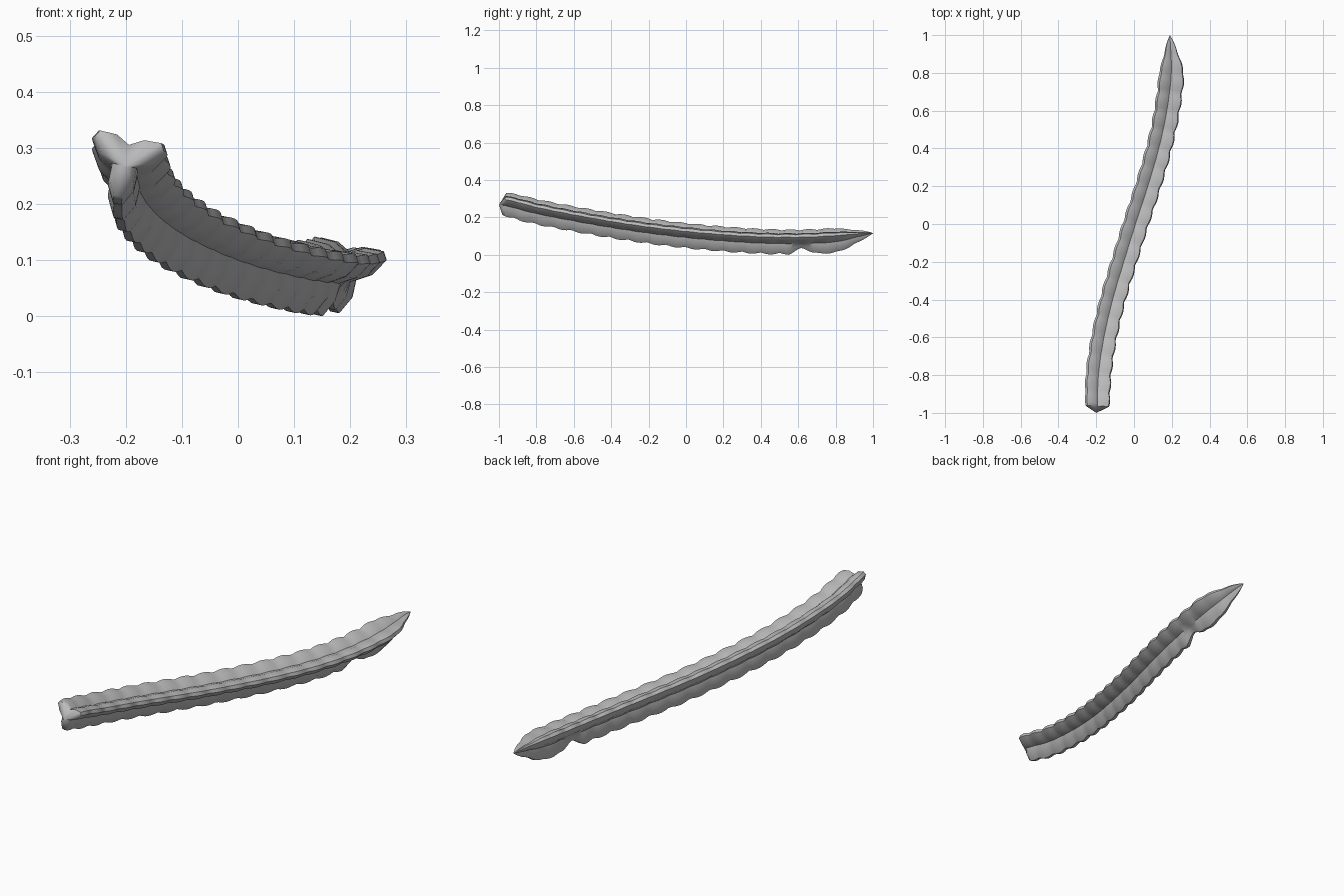
import bpy, bmesh, math
from mathutils import Vector

cube = bpy.data.objects.get("Cube")
if cube:
    bpy.data.objects.remove(cube, do_unlink=True)

# Spine of the spike: evenly spaced control points
SPINE = [Vector(p) for p in (
    (-.2, -1, .284), (-.194, -.8, .238), (-.165, -.6, .199), (-.119, -.4, .164),
    (-.06, -.2, .134), (.002, 0, .11), (.067, .2, .092), (.125, .4, .08),
    (.168, .6, .077), (.192, .8, .086), (.19, 1, .114)
)]
RIBS, STEPS = 20, 6
ROLL = math.radians(12)


def section():
    """Three equal lobes with narrow grooves between: side, up, is_keel."""
    points = []
    for lobe in range(3):
        a = math.radians(30 + 120 * lobe) - ROLL
        for along, across in ((.014, -.0242), (.045, -.024), (.075, -.008),
                              (.075, .008), (.045, .024)):
            points.append((along * math.cos(a) - across * math.sin(a),
                           along * math.sin(a) + across * math.cos(a),
                           lobe == 2 and along > .03))
    return points


SECTION = section()


def spine(y):
    """Smooth point on the spine at a given y."""
    t = (y + 1) / .2
    i = min(max(int(t), 0), len(SPINE) - 2)
    f = t - i
    p = [SPINE[min(max(k, 0), len(SPINE) - 1)] for k in range(i - 1, i + 3)]
    m1, m2 = (p[2] - p[0]) / 2, (p[3] - p[1]) / 2
    q = (p[1] * (2*f**3 - 3*f**2 + 1) + m1 * (f**3 - 2*f**2 + f)
         + p[2] * (3*f**2 - 2*f**3) + m2 * (f**3 - f**2))
    q.y = y
    return q


def scale(y):
    """Scalloped ribs, slightly narrowed blunt end and long pointed end."""
    rib = .91 + .13 * abs(math.sin(math.pi * RIBS * (y + 1) / 2))
    blunt = min(1, .9 + (y + .97) * 2)
    point = min(1, max(0, (1 - y) / .2)) ** .8
    return rib * blunt * point


def ring(bm, y):
    c = spine(y)
    tangent = (spine(y + .01) - spine(y - .01)).normalized()
    side = tangent.cross(Vector((0, 0, 1))).normalized()
    up = side.cross(tangent)
    size = scale(y)
    # notch in the lower keel
    notch = 1 - .45 * max(0, 1 - abs(y - .62) / .07)
    return [bm.verts.new(c + (side * s + up * u) * size * (notch if keel else 1))
            for s, u, keel in SECTION]


# Ribbed body
bm = bmesh.new()
count = RIBS * STEPS
rings = [ring(bm, -.97 + 1.96 * i / count) for i in range(count + 1)]
n = len(SECTION)
for a, b in zip(rings, rings[1:]):
    for j in range(n):
        k = (j + 1) % n
        bm.faces.new((a[j], a[k], b[k], b[j]))

# Faceted blunt end and sharp tip
for loop, apex in ((rings[0], (-.2, -1, .266)), (rings[-1], (.19, 1, .114))):
    v = bm.verts.new(apex)
    for j in range(n):
        bm.faces.new((loop[j], loop[(j + 1) % n], v))
bmesh.ops.recalc_face_normals(bm, faces=bm.faces)

mesh = bpy.data.meshes.new("ribbed_spike")
bm.to_mesh(mesh)
bm.free()
spike = bpy.data.objects.new("ribbed_spike", mesh)
bpy.context.collection.objects.link(spike)

# Plain grey material
grey = bpy.data.materials.new("plain_grey")
grey.use_nodes = True
colour = (.5, .5, .5, 1)
grey.diffuse_color = colour
grey.node_tree.nodes["Principled BSDF"].inputs["Base Color"].default_value = colour
mesh.materials.append(grey)

# Rest on the ground
low = min(v.co.z for v in mesh.vertices)
for v in mesh.vertices:
    v.co.z -= low

bpy.ops.object.select_all(action="DESELECT")
spike.select_set(True)
bpy.context.view_layer.objects.active = spike
bpy.ops.object.shade_smooth_by_angle(angle=math.radians(50))
